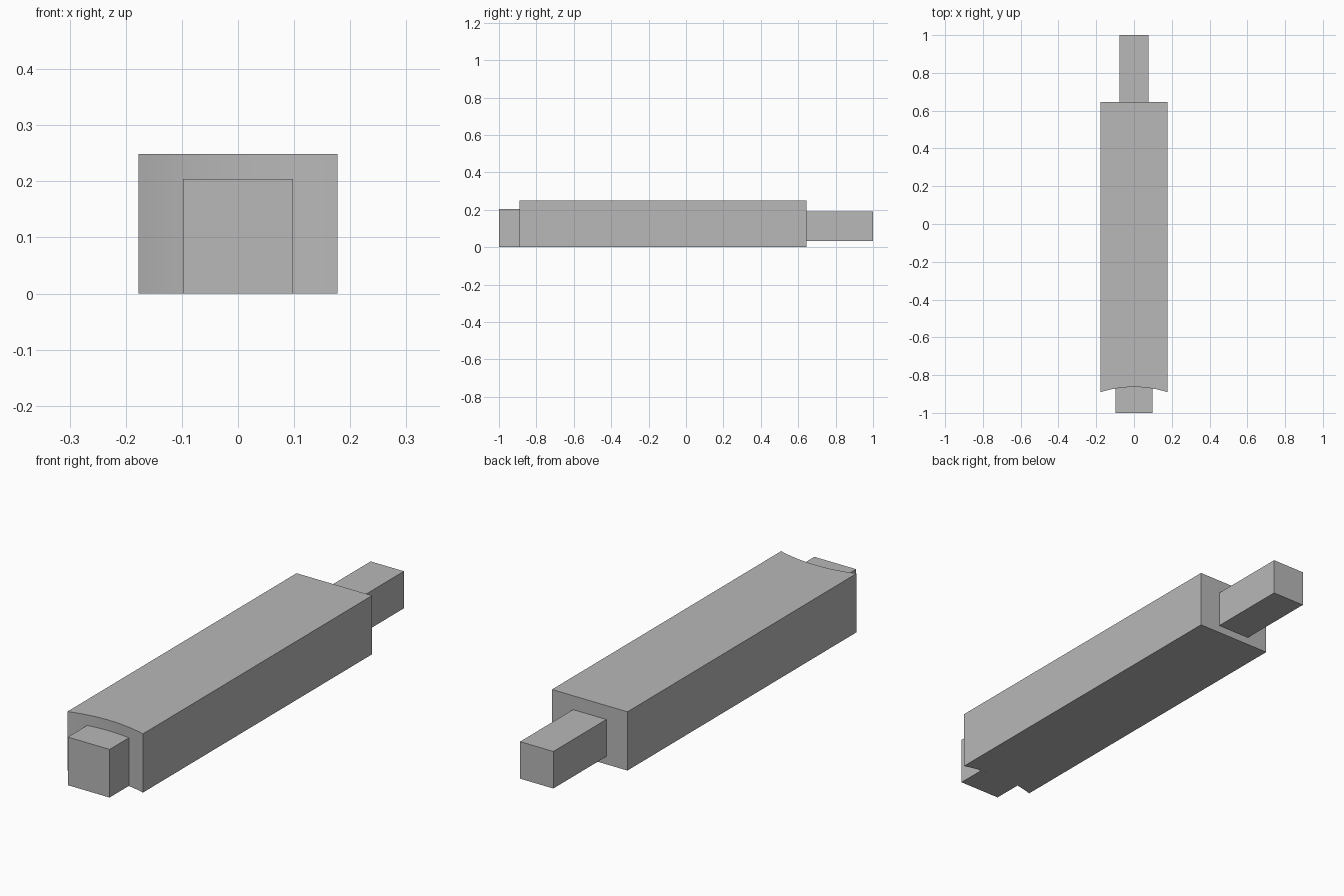
import bpy
import math

cube = bpy.data.objects.get("Cube")
if cube:
    bpy.data.objects.remove(cube, do_unlink=True)

grey = bpy.data.materials.new("plain_grey")
grey.use_nodes = True
colour = (0.48, 0.48, 0.48, 1)
grey.diffuse_color = colour
grey.node_tree.nodes["Principled BSDF"].inputs["Base Color"].default_value = colour

HALF_WIDTH, SAG, HOLLOW_Y = 0.177, 0.027, -0.863
RADIUS = (HALF_WIDTH ** 2 + SAG ** 2) / (2 * SAG)


def hollow(half, steps):
    """Points along the concave front end, from left to right."""
    xs = [half * (1 - 2 * i / steps) for i in range(steps + 1)]
    return [(x, HOLLOW_Y - RADIUS + math.sqrt(RADIUS ** 2 - x * x)) for x in xs]


def extrude_outline(name, outline, bottom, top):
    """Raise a counter-clockwise plan outline into a solid."""
    n = len(outline)
    verts = [(x, y, z) for z in (bottom, top) for x, y in outline]
    faces = [tuple(reversed(range(n))), tuple(range(n, 2 * n))]
    faces += [(i, (i + 1) % n, (i + 1) % n + n, i + n) for i in range(n)]
    mesh = bpy.data.meshes.new(name)
    mesh.from_pydata(verts, [], faces)
    mesh.materials.append(grey)
    obj = bpy.data.objects.new(name, mesh)
    bpy.context.collection.objects.link(obj)
    bpy.ops.object.select_all(action="DESELECT")
    obj.select_set(True)
    bpy.context.view_layer.objects.active = obj
    bpy.ops.object.shade_smooth_by_angle(angle=math.radians(30))


# Main bar with a hollowed front end
back = 0.645
extrude_outline("main_bar", hollow(HALF_WIDTH, 24)[::-1]
                + [(HALF_WIDTH, back), (-HALF_WIDTH, back)], 0, 0.249)

# Front tenon, its inner end fitted to the hollow
w = 0.098
extrude_outline("front_tenon", [(-w, -1), (w, -1)] + hollow(w, 12), 0, 0.204)

# Rear tenon
w = 0.078
extrude_outline("rear_tenon", [(-w, back), (w, back), (w, 1), (-w, 1)], 0.033, 0.19)
